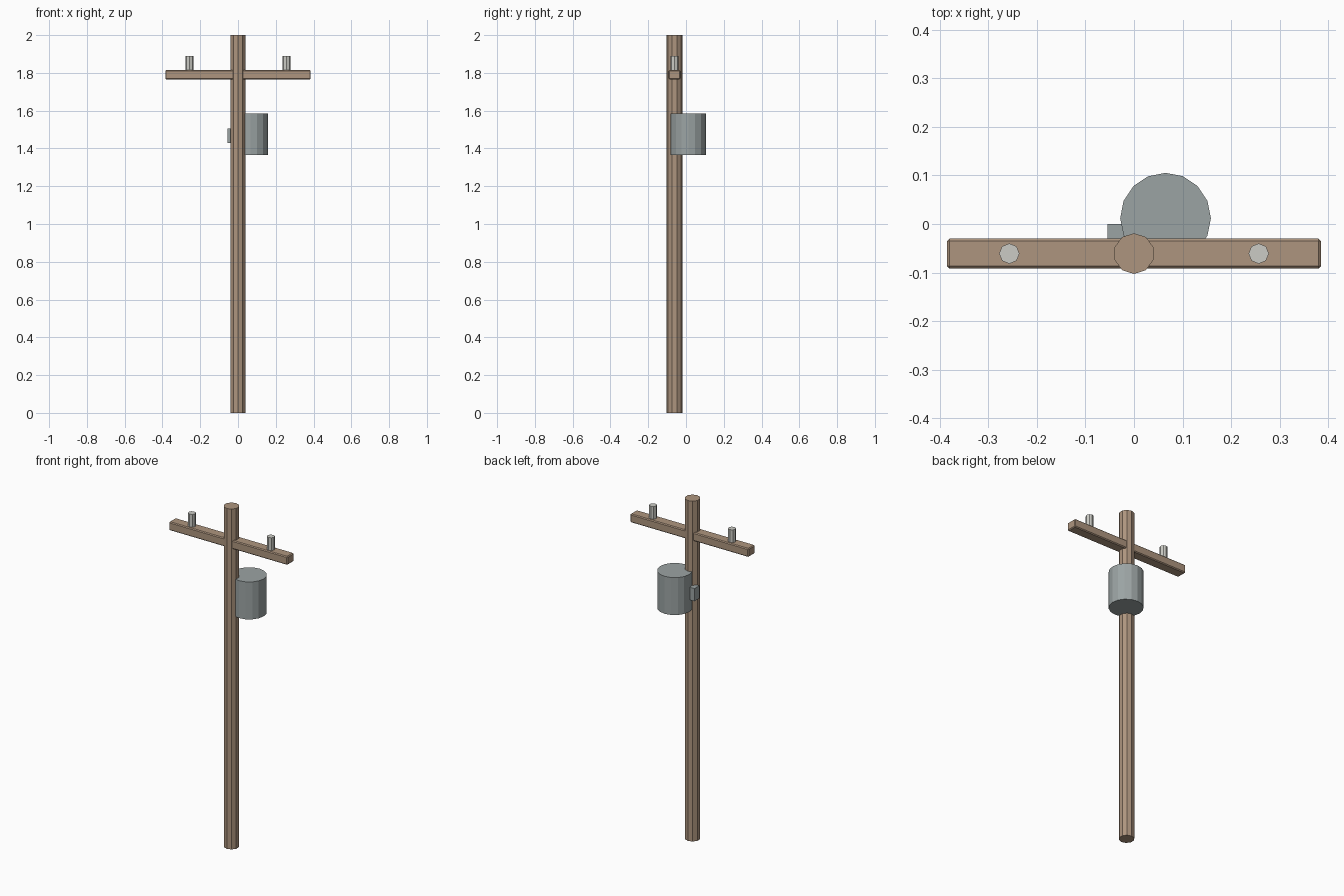
import bpy

if "Cube" in bpy.data.objects:
    bpy.data.objects.remove(bpy.data.objects["Cube"])

POLE_Y = -0.061


def material(name, rgb):
    m = bpy.data.materials.new(name)
    m.diffuse_color = (*rgb, 1)
    m.use_nodes = True
    m.node_tree.nodes["Principled BSDF"].inputs["Base Color"].default_value = m.diffuse_color
    return m


wood = material("wood", (0.42, 0.30, 0.21))
metal = material("metal", (0.33, 0.37, 0.37))
ceramic = material("ceramic", (0.60, 0.60, 0.56))


def cylinder(name, x, y, z0, z1, radius, sides, mat):
    bpy.ops.mesh.primitive_cylinder_add(vertices=sides, radius=radius, depth=z1 - z0,
                                        location=(x, y, (z0 + z1) / 2))
    ob = bpy.context.object
    ob.name = name
    ob.data.materials.append(mat)
    return ob


def box(name, lo, hi, mat, bevel=0):
    bpy.ops.mesh.primitive_cube_add(size=1, location=[(a + b) / 2 for a, b in zip(lo, hi)])
    ob = bpy.context.object
    ob.name = name
    ob.scale = [b - a for a, b in zip(lo, hi)]
    bpy.ops.object.transform_apply(location=False, rotation=False, scale=True)
    ob.data.materials.append(mat)
    if bevel:
        mod = ob.modifiers.new("bevel", 'BEVEL')
        mod.width = bevel
        mod.segments = 1
    return ob


# Upright pole
cylinder("pole", 0, POLE_Y, 0, 2, 0.042, 10, wood)

# Crossarm with lightly chamfered edges
box("crossarm", (-0.385, POLE_Y - 0.031, 1.765), (0.385, POLE_Y + 0.031, 1.815), wood, 0.005)

# Insulators on both ends of the crossarm
for side, label in ((-1, "left"), (1, "right")):
    cylinder(f"insulator_{label}", side * 0.257, POLE_Y, 1.81, 1.89, 0.021, 8, ceramic)

# Transformer can and the bracket that holds it to the pole
cylinder("transformer", 0.065, 0.012, 1.365, 1.585, 0.0935, 16, metal)
box("transformer_bracket", (-0.055, -0.045, 1.43), (0.055, 0.0, 1.505), metal)
